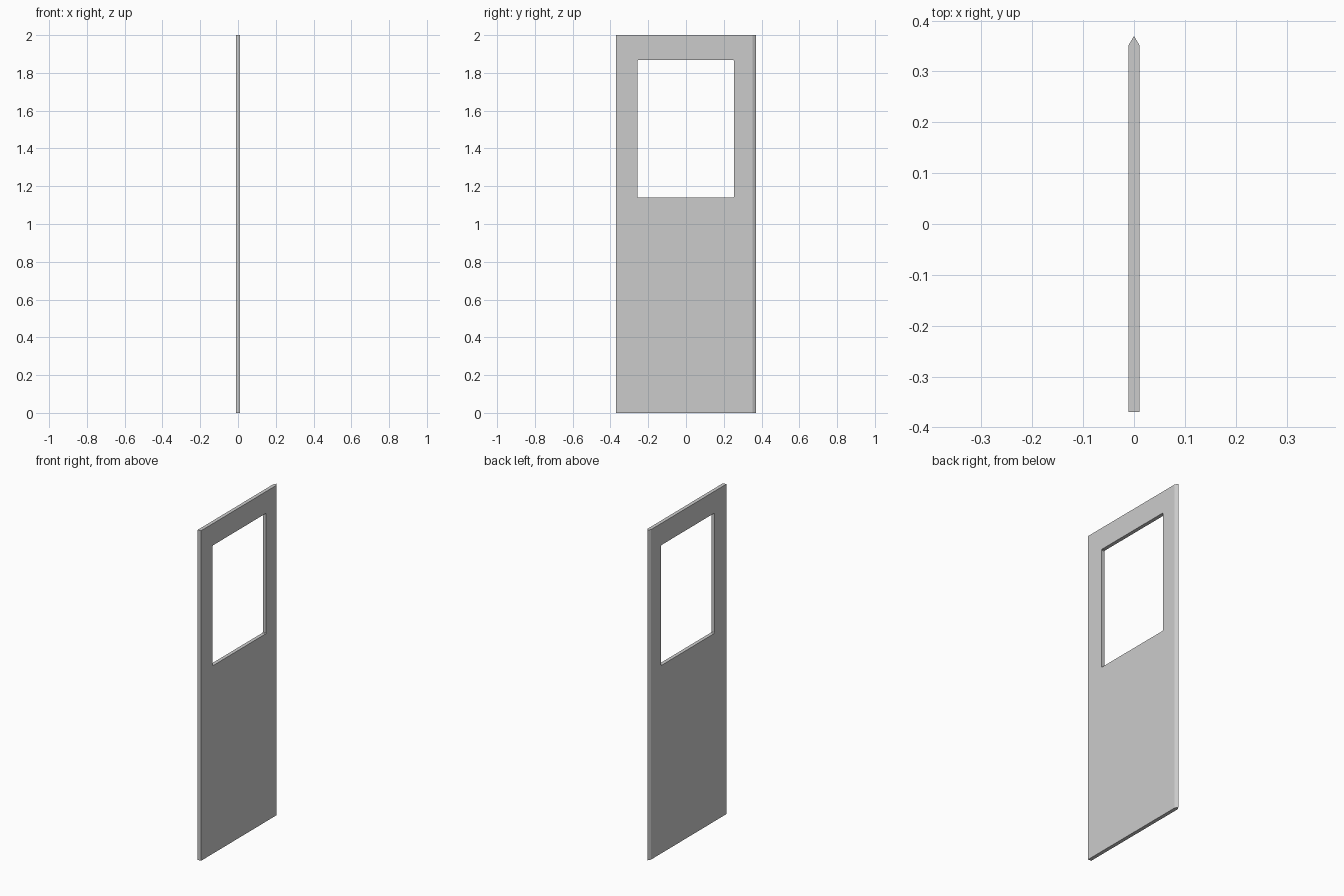
import bpy, bmesh

if "Cube" in bpy.data.objects:
    bpy.data.objects.remove(bpy.data.objects["Cube"])

T = 0.011              # half thickness
W = 0.37               # half width
H = 2.0                # height


def prism(name, points, direction):
    """Extrude a closed outline along a direction into a solid object."""
    bm = bmesh.new()
    face = bm.faces.new([bm.verts.new(p) for p in points])
    new = bmesh.ops.extrude_face_region(bm, geom=[face])["geom"]
    bmesh.ops.translate(bm, vec=direction,
                        verts=[v for v in new if isinstance(v, bmesh.types.BMVert)])
    bmesh.ops.recalc_face_normals(bm, faces=bm.faces)
    mesh = bpy.data.meshes.new(name)
    bm.to_mesh(mesh)
    bm.free()
    obj = bpy.data.objects.new(name, mesh)
    bpy.context.collection.objects.link(obj)
    return obj


# Door leaf: plan outline with one pointed long edge
plan = [(-T, -W), (T, -W), (T, 0.351), (0, W), (-T, 0.351)]
door = prism("door_panel", [(x, y, 0) for x, y in plan], (0, 0, H))

# Window cutter: rectangle with tiny clipped corners
y0, y1, z0, z1, c = -0.258, 0.254, 1.139, 1.868, 0.004
opening = [(y0 + c, z0), (y1 - c, z0), (y1, z0 + c), (y1, z1 - c),
           (y1 - c, z1), (y0 + c, z1), (y0, z1 - c), (y0, z0 + c)]
cutter = prism("window_cutter", [(-0.1, y, z) for y, z in opening], (0.2, 0, 0))
cutter.hide_render = True

# Cut the window opening, then drop the cutter
cut = door.modifiers.new("window_opening", 'BOOLEAN')
cut.operation = 'DIFFERENCE'
cut.solver = 'EXACT'
cut.object = cutter
bpy.context.view_layer.objects.active = door
door.select_set(True)
bpy.ops.object.modifier_apply(modifier=cut.name)
bpy.data.objects.remove(cutter)
